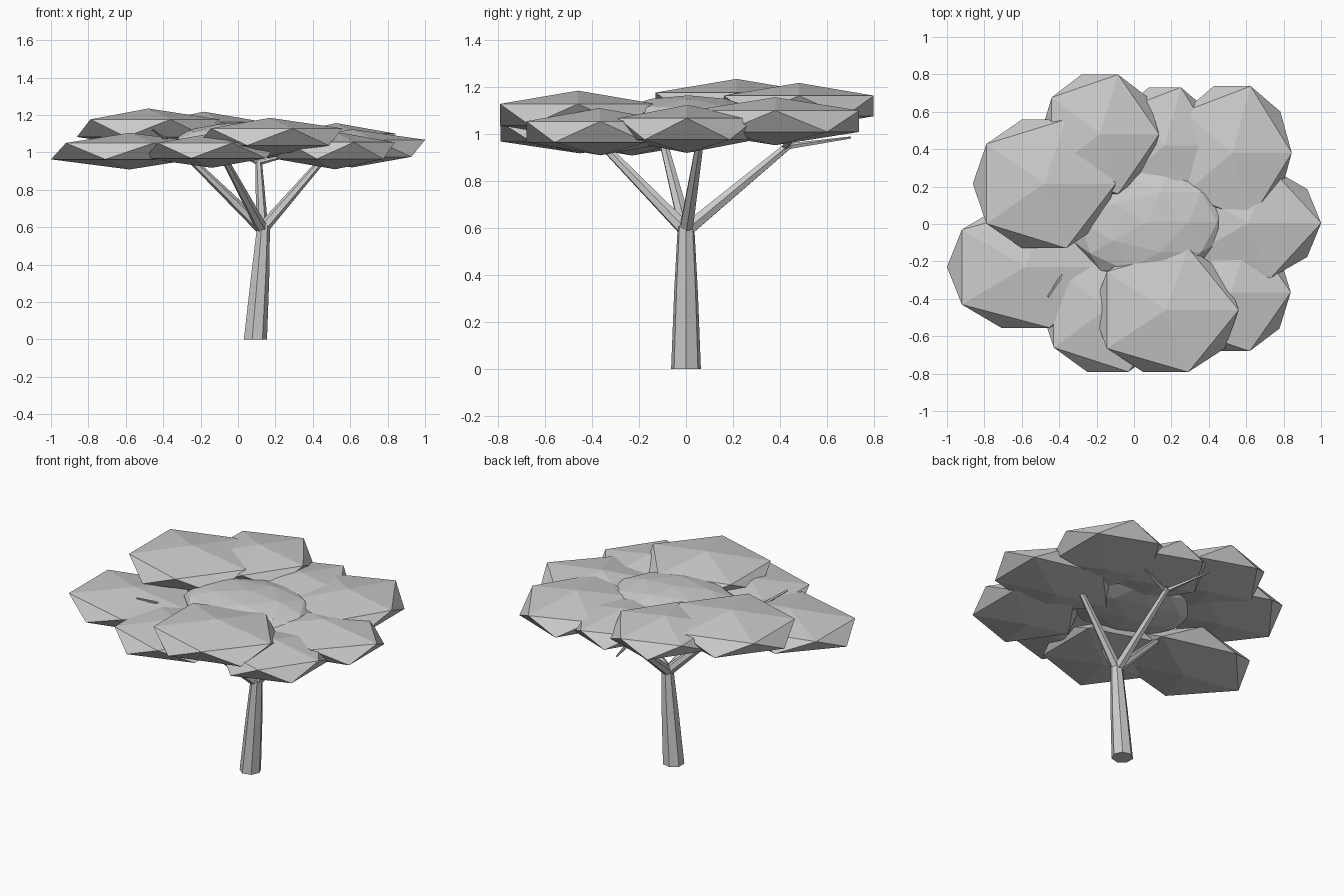
import bpy, bmesh
from mathutils import Vector, Matrix

if "Cube" in bpy.data.objects:
    bpy.data.objects.remove(bpy.data.objects["Cube"])


def finish(bm, name):
    bmesh.ops.recalc_face_normals(bm, faces=bm.faces)
    me = bpy.data.meshes.new(name)
    bm.to_mesh(me)
    bm.free()
    ob = bpy.data.objects.new(name, me)
    bpy.context.collection.objects.link(ob)
    return ob


def limb(name, path, sides, level=False):
    """Tapered tube through (x, y, z, radius) points; level keeps rings horizontal."""
    import math
    bm = bmesh.new()
    pts = [Vector(p[:3]) for p in path]
    axis = Vector((0, 0, 1)) if level else (pts[-1] - pts[0]).normalized()
    rot = Vector((0, 0, 1)).rotation_difference(axis)
    rings = []
    for p, q in zip(pts, path):
        ring = []
        for i in range(sides):
            a = 2 * math.pi * i / sides
            ring.append(bm.verts.new(p + rot @ Vector((q[3] * math.cos(a), q[3] * math.sin(a), 0))))
        rings.append(ring)
    for r0, r1 in zip(rings, rings[1:]):
        for i in range(sides):
            j = (i + 1) % sides
            bm.faces.new((r0[i], r0[j], r1[j], r1[i]))
    bm.faces.new(rings[0])
    bm.faces.new(rings[-1])
    return finish(bm, name)


def leaf_pad(name, centre, radii, subdivisions=1):
    bm = bmesh.new()
    mat = Matrix.Translation(centre) @ Matrix.Diagonal((*radii, 1))
    bmesh.ops.create_icosphere(bm, subdivisions=subdivisions, radius=1, matrix=mat)
    return finish(bm, name)


# Leaning trunk
limb("trunk", [(0.09, 0, 0, 0.065), (0.115, 0, 0.325, 0.052), (0.135, 0, 0.61, 0.036)], 7, level=True)

# Main branches fanning out from the trunk top
fork = (0.13, 0, 0.59, 0.032)
tips = {
    "right": (0.46, 0.06, 0.97),
    "back": (0.11, 0.44, 0.955),
    "front": (-0.07, -0.36, 0.96),
    "left": (-0.27, -0.10, 0.98),
}
for side, tip in tips.items():
    limb(side + "_branch", [fork, (*tip, 0.018)], 6)

# Twigs
limb("back_twig_outer", [(0.11, 0.42, 0.945, 0.014), (0.01, 0.70, 0.985, 0.005)], 5)
limb("back_twig_inner", [(0.11, 0.42, 0.945, 0.014), (0.31, 0.47, 0.995, 0.005)], 5)
limb("left_twig", [(-0.26, -0.09, 0.98, 0.014), (-0.46, -0.39, 1.125, 0.006)], 5)

# Flat canopy made of squashed low-poly leaf pads
pads = {
    "back_left": ((-0.48, 0.215, 1.13), (0.427, 0.405, 0.105)),
    "back": ((-0.183, 0.48, 1.12), (0.355, 0.375, 0.098)),
    "front": ((0.17, -0.46, 1.083), (0.436, 0.39, 0.102)),
    "front_left": ((-0.58, -0.23, 1.007), (0.47, 0.382, 0.098)),
    "front_centre": ((-0.14, -0.45, 1.01), (0.40, 0.40, 0.092)),
    "front_right": ((0.52, -0.365, 1.01), (0.356, 0.37, 0.10)),
    "right": ((0.61, 0.005, 1.022), (0.437, 0.345, 0.102)),
    "back_right": ((0.525, 0.38, 1.055), (0.356, 0.42, 0.102)),
    "back_centre": ((0.165, 0.42, 1.06), (0.31, 0.365, 0.09)),
}
for side, (centre, radii) in pads.items():
    leaf_pad(side + "_leaf_pad", centre, radii)

# Finer central pad
leaf_pad("central_leaf_pad", (0.07, 0.01, 1.065), (0.42, 0.32, 0.10), 2)
